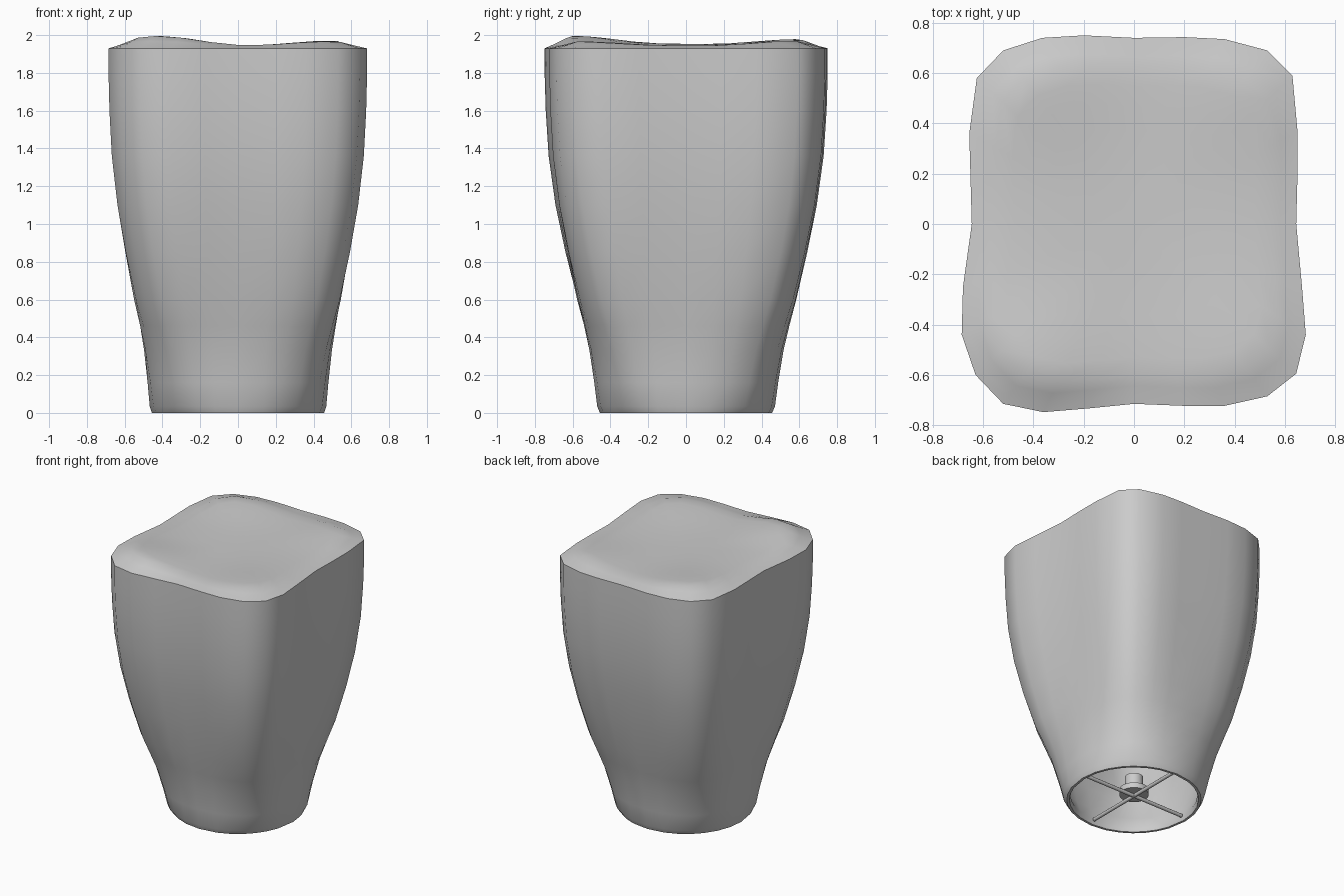
import bpy, bmesh, math

if "Cube" in bpy.data.objects:
    bpy.data.objects.remove(bpy.data.objects["Cube"])

# Plan outline of the wavy top rim (counter-clockwise from the right side)
RIM = [(.645, 0), (.65, .19), (.65, .37), (.63, .59), (.53, .69), (.36, .735), (.2, .743), (0, .74),
       (-.2, .75), (-.365, .74), (-.52, .69), (-.625, .58), (-.655, .36), (-.65, .18), (-.645, 0),
       (-.68, -.25), (-.685, -.44), (-.63, -.6), (-.52, -.715), (-.36, -.748), (-.18, -.733),
       (0, -.715), (.2, -.723), (.36, -.723), (.53, -.685), (.645, -.595), (.683, -.44), (.668, -.25)]
# Height and blend from round foot (0) to rim outline (1)
PROFILE = [(.035, .04), (.16, .1), (.33, .2), (.46, .31), (.6, .44), (.85, .63), (1.1, .8),
           (1.36, .925), (1.6, .98), (1.78, 1), (1.93, 1)]
R0 = .46
RIM_Z = 1.93


def section(t, inset=0.0):
    pts = []
    for x, y in RIM:
        a = math.atan2(y / .75, x / .68)
        # corners fill out a little earlier than the flat sides
        tc = t + .3 * t * (1 - t) * math.sin(2 * a) ** 2
        px = R0 * math.cos(a) * (1 - tc) + x * tc
        py = R0 * math.sin(a) * (1 - tc) + y * tc
        k = 1 - inset / math.hypot(px, py)
        pts.append((px * k, py * k))
    return pts


# Seat relief: soft corner bumps of different heights, joined by low side ridges
BUMPS = [(-.42, -.58, .062), (.45, -.54, .033), (.47, .57, .037), (-.42, .58, .045),
         (-.42, 0, .017), (.5, 0, .008)]


def seat_z(x, y, s):
    h = .003 + sum(b * math.exp(-((x - bx) ** 2 + (y - by) ** 2) / .1) for bx, by, b in BUMPS)
    return RIM_Z + h * min(1, (1 - s) / .16)


def smooth(ob, angle=40):
    bpy.ops.object.select_all(action='DESELECT')
    bpy.context.view_layer.objects.active = ob
    ob.select_set(True)
    bpy.ops.object.shade_smooth_by_angle(angle=math.radians(angle))


def build_loft(name, loops, caps):
    """Bridge successive vertex loops; caps gives the closing points at start and end."""
    bm = bmesh.new()
    rows = [[bm.verts.new(p) for p in loop] for loop in loops]
    n = len(RIM)
    for a, b in zip(rows, rows[1:]):
        for i in range(n):
            j = (i + 1) % n
            bm.faces.new((a[i], a[j], b[j], b[i]))
    for row, point in zip((rows[0], rows[-1]), caps):
        c = bm.verts.new(point)
        for i in range(n):
            bm.faces.new((row[i], row[(i + 1) % n], c))
    bmesh.ops.recalc_face_normals(bm, faces=bm.faces)
    me = bpy.data.meshes.new(name)
    bm.to_mesh(me)
    bm.free()
    ob = bpy.data.objects.new(name, me)
    bpy.context.collection.objects.link(ob)
    smooth(ob)


# Stool body: inner cavity, foot lip, outer wall, dished seat
WALL = .03
loops = [[(x, y, z - .03) for x, y in section(t, WALL)] for z, t in reversed(PROFILE[1:])]
loops.append([(x, y, .035) for x, y in section(0, WALL)])
loops.append([(x, y, 0) for x, y in section(0, .022)])
loops.append([(x, y, 0) for x, y in section(0, .004)])
for z, t in PROFILE:
    loops.append([(x, y, z) for x, y in section(t)])
for s in (.96, .9, .84, .74, .63, .5, .36, .2):
    loops.append([(x * s, y * s, seat_z(x * s, y * s, s)) for x, y in RIM])
build_loft("stool_body", loops, [(0, 0, 1.9), (0, 0, seat_z(0, 0, 0))])


def cylinder(name, r, depth, loc, rot=(0, 0, 0), sides=32):
    bpy.ops.mesh.primitive_cylinder_add(vertices=sides, radius=r, depth=depth, location=loc, rotation=rot)
    ob = bpy.context.object
    ob.name = name
    smooth(ob)


# Crossed support rods in the foot opening
cylinder("support_rod_x", .013, .84, (0, 0, .03), (0, math.pi / 2, 0), 12)
cylinder("support_rod_y", .013, .84, (0, 0, .03), (math.pi / 2, 0, 0), 12)

# Central lamp holder: flange and socket
cylinder("holder_flange", .1, .04, (0, 0, .058))
cylinder("holder_socket", .062, .1, (0, 0, .125))
